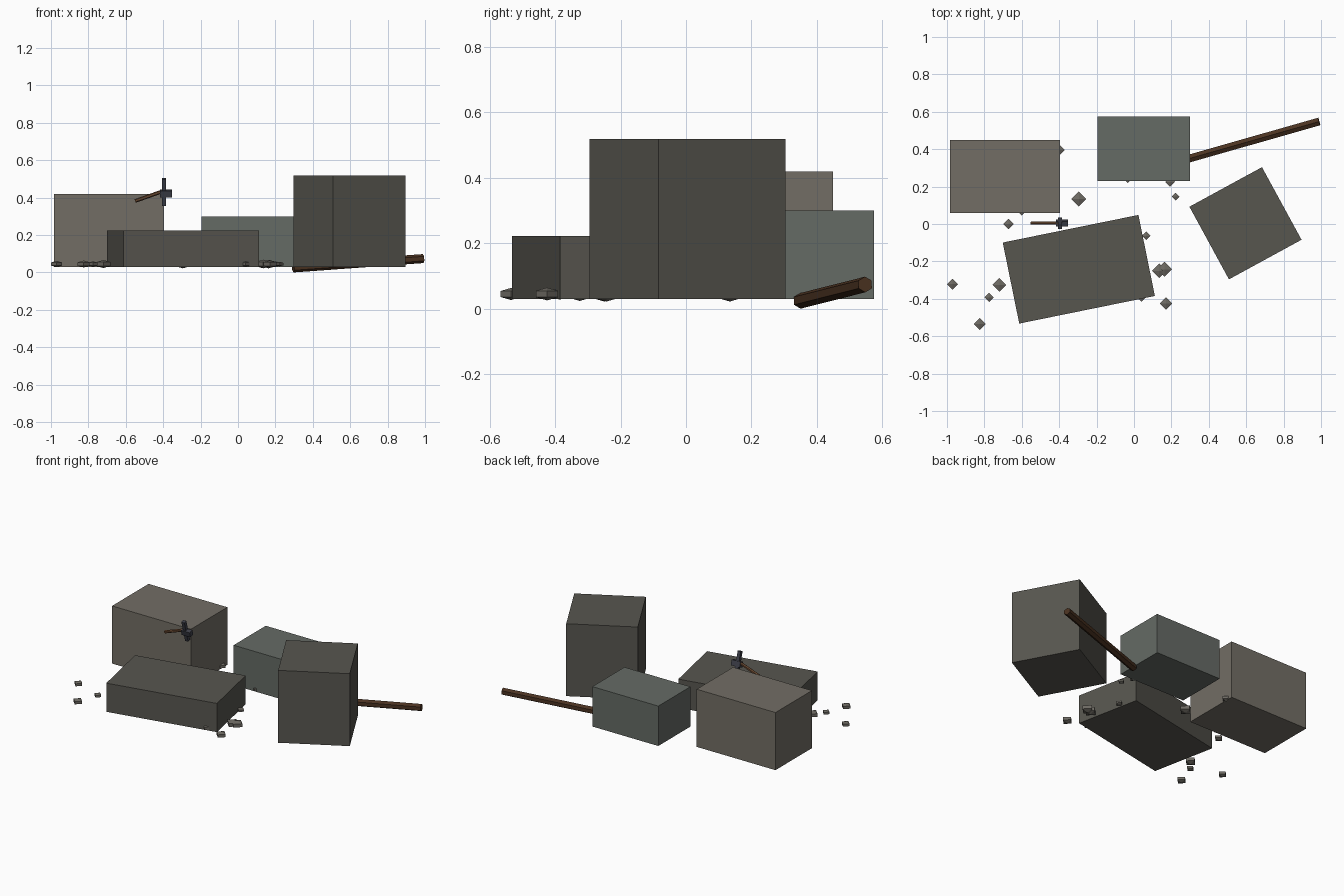
import bpy, math
from mathutils import Vector


def material(name, rgb):
    m = bpy.data.materials.new(name)
    m.diffuse_color = (*rgb, 1)
    return m


TAN = material("tan_stone", (0.17, 0.155, 0.13))
GREEN = material("green_grey_stone", (0.13, 0.145, 0.13))
DARK = material("dark_stone", (0.095, 0.092, 0.078))
RUBBLE = material("rubble", (0.15, 0.14, 0.12))
WOOD = material("dark_wood", (0.07, 0.032, 0.015))
HANDLE = material("handle_wood", (0.14, 0.065, 0.03))
IRON = material("iron", (0.05, 0.053, 0.07))


def finish(name, mat):
    ob = bpy.context.object
    ob.name = name
    ob.data.materials.append(mat)
    return ob


def box(name, loc, size, mat, rot=(0, 0, 0)):
    bpy.ops.mesh.primitive_cube_add(size=1, location=loc,
                                    rotation=[math.radians(a) for a in rot])
    ob = finish(name, mat)
    ob.scale = size
    return ob


def rod(name, a, b, radius, sides, mat):
    a, b = Vector(a), Vector(b)
    d = b - a
    bpy.ops.mesh.primitive_cylinder_add(vertices=sides, radius=radius,
                                        depth=d.length, location=(a + b) / 2)
    ob = finish(name, mat)
    ob.rotation_euler = d.to_track_quat('Z', 'Y').to_euler()
    return ob


# Stone blocks
box("tan_block", (-0.69, 0.255, 0.225), (0.59, 0.39, 0.39), TAN)
box("green_grey_block", (0.052, 0.403, 0.165), (0.494, 0.344, 0.27), GREEN)
box("tall_block", (0.596, 0.004, 0.274), (0.442, 0.442, 0.49), DARK, (0, 0, 28.6))
box("low_block", (-0.295, -0.242, 0.126), (0.74, 0.442, 0.194), DARK, (0, 0, 11.5))

# Fallen timber
rod("timber_beam", (0.295, 0.35, 0.024), (0.99, 0.548, 0.074), 0.024, 6, WOOD)

# Mason's hammer
rod("hammer_handle", (-0.55, 0.005, 0.382), (-0.395, 0.005, 0.437), 0.01, 6, HANDLE)
box("hammer_head", (-0.385, 0.005, 0.422), (0.066, 0.03, 0.036), IRON, (16, 0, 0))
box("hammer_pick", (-0.395, 0.005, 0.43), (0.022, 0.022, 0.148), IRON, (16, 0, 0))

# Rubble: flattened four-sided pebbles (x, y, half width)
pebbles = [
    (-0.97, -0.322, 0.029), (-0.72, -0.325, 0.037), (-0.775, -0.392, 0.025),
    (-0.825, -0.535, 0.032), (-0.67, 0.0, 0.028), (-0.295, 0.134, 0.04),
    (-0.4, 0.395, 0.03), (-0.6, 0.073, 0.028), (-0.033, 0.245, 0.025),
    (0.193, 0.225, 0.026), (0.223, 0.146, 0.021), (0.065, -0.063, 0.023),
    (0.135, -0.25, 0.04), (0.163, -0.243, 0.04), (0.171, -0.425, 0.034),
    (0.04, -0.386, 0.03)]
for i, (x, y, w) in enumerate(pebbles):
    bpy.ops.mesh.primitive_uv_sphere_add(segments=4, ring_count=3,
                                         radius=w / 0.866, location=(x, y, 0.045))
    finish(f"pebble_{i + 1}", RUBBLE).scale = (1, 1, 0.5)
